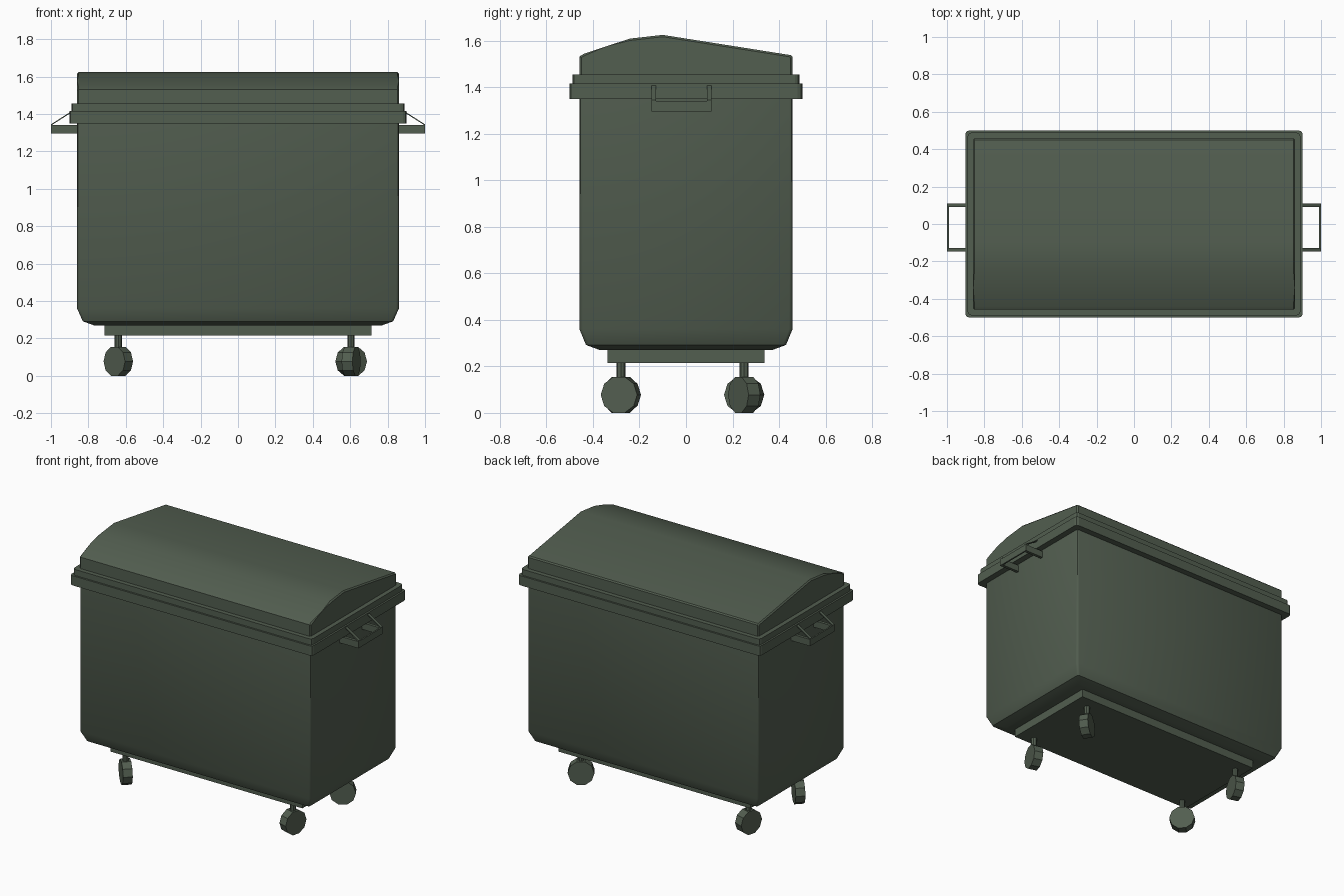
import bpy, bmesh, math
from mathutils import Matrix, Vector

if "Cube" in bpy.data.objects:
    bpy.data.objects.remove(bpy.data.objects["Cube"])

green = bpy.data.materials.new("dark green")
green.diffuse_color = (0.085, 0.112, 0.08, 1)
green.use_nodes = True
green.node_tree.nodes["Principled BSDF"].inputs["Base Color"].default_value = green.diffuse_color


def finish(name, bm, smooth=None):
    bmesh.ops.recalc_face_normals(bm, faces=bm.faces)
    me = bpy.data.meshes.new(name)
    bm.to_mesh(me)
    bm.free()
    me.materials.append(green)
    ob = bpy.data.objects.new(name, me)
    bpy.context.collection.objects.link(ob)
    if smooth:
        bpy.ops.object.select_all(action='DESELECT')
        ob.select_set(True)
        bpy.context.view_layer.objects.active = ob
        bpy.ops.object.shade_smooth_by_angle(angle=math.radians(smooth))
    return ob


def loft(name, rings, smooth=None):
    """Stack of rounded rectangles: (half x, half y, corner radius, z)."""
    bm = bmesh.new()
    prev = None
    for hx, hy, r, z in rings:
        loop = []
        for c, (sx, sy) in enumerate([(1, 1), (-1, 1), (-1, -1), (1, -1)]):
            for k in range(3):
                a = math.radians(90 * c + 45 * k)
                loop.append(bm.verts.new((sx * (hx - r) + r * math.cos(a),
                                          sy * (hy - r) + r * math.sin(a), z)))
        if prev:
            for i in range(12):
                j = (i + 1) % 12
                bm.faces.new((prev[i], prev[j], loop[j], loop[i]))
        else:
            bm.faces.new(loop)
        prev = loop
    bm.faces.new(prev)
    return finish(name, bm, smooth)


def prism(bm, pts, offset):
    """Extrude a polygon of 3D points along an offset."""
    off = Vector(offset)
    a = [bm.verts.new(p) for p in pts]
    b = [bm.verts.new(Vector(p) + off) for p in pts]
    n = len(pts)
    bm.faces.new(a)
    bm.faces.new(b)
    for i in range(n):
        bm.faces.new((a[i], a[(i + 1) % n], b[(i + 1) % n], b[i]))


# Container body with tapered bottom, rim bands and base plate
loft("body", [(0.77, 0.37, 0.012, 0.27), (0.83, 0.43, 0.014, 0.292),
              (0.86, 0.458, 0.015, 0.36), (0.86, 0.458, 0.015, 1.36)], 40)
loft("lower_rim", [(0.902, 0.5, 0.02, 1.35), (0.902, 0.5, 0.02, 1.415)])
loft("upper_rim", [(0.89, 0.488, 0.02, 1.415), (0.89, 0.488, 0.02, 1.455)])
loft("base_plate", [(0.715, 0.337, 0.002, 0.215), (0.715, 0.337, 0.002, 0.272)])

# Curved lid, profile swept along x
profile = [(-0.458, 1.455), (-0.458, 1.532), (-0.44, 1.543), (-0.34, 1.577),
           (-0.24, 1.609), (-0.1, 1.625), (0.45, 1.538), (0.458, 1.53), (0.458, 1.455)]
bm = bmesh.new()
prism(bm, [(-0.86, y, z) for y, z in profile], (1.72, 0, 0))
ends = [e for e in bm.edges if abs(e.verts[0].co.x - e.verts[1].co.x) < 1e-5
        and max(v.co.z for v in e.verts) > 1.5]
bmesh.ops.bevel(bm, geom=ends, offset=0.008, segments=1, affect='EDGES')
finish("lid", bm, 25)

# Side handles: thin U-shaped bar with two slanted stays
for side, s in (("right", 1), ("left", -1)):
    bm = bmesh.new()
    for y in (-0.148, 0.09):
        prism(bm, [(s * 0.855, y, 1.295), (s * 1.0, y, 1.295),
                   (s * 1.0, y, 1.34), (s * 0.855, y, 1.34)], (0, 0.02, 0))
        prism(bm, [(s * 0.895, y, 1.405), (s * 1.0, y, 1.338),
                   (s * 1.0, y, 1.345), (s * 0.895, y, 1.412)], (0, 0.02, 0))
    prism(bm, [(s * 0.99, -0.148, 1.295), (s * 1.0, -0.148, 1.295),
               (s * 1.0, -0.148, 1.34), (s * 0.99, -0.148, 1.34)], (0, 0.258, 0))
    finish(side + "_handle", bm)

# Swivel casters, each wheel turned to its own heading
for name, x, y, heading in (("front_left", -0.64, -0.28, 225),
                            ("front_right", 0.605, -0.28, -16),
                            ("back_left", -0.64, 0.25, -16),
                            ("back_right", 0.605, 0.25, -57)):
    bm = bmesh.new()
    turn = (Matrix.Translation((x, y, 0.0775))
            @ Matrix.Rotation(math.radians(heading), 4, 'Z'))
    ring = [turn @ Vector((-0.03, 0.0815 * math.cos(math.tau * i / 10),
                           0.0815 * math.sin(math.tau * i / 10))) for i in range(10)]
    prism(bm, ring, turn.to_3x3() @ Vector((0.06, 0, 0)))
    finish(name + "_wheel", bm)
    bm = bmesh.new()
    bmesh.ops.create_cone(bm, cap_ends=True, segments=8, radius1=0.019, radius2=0.019,
                          depth=0.08, matrix=Matrix.Translation((x, y, 0.18)))
    finish(name + "_stem", bm)
